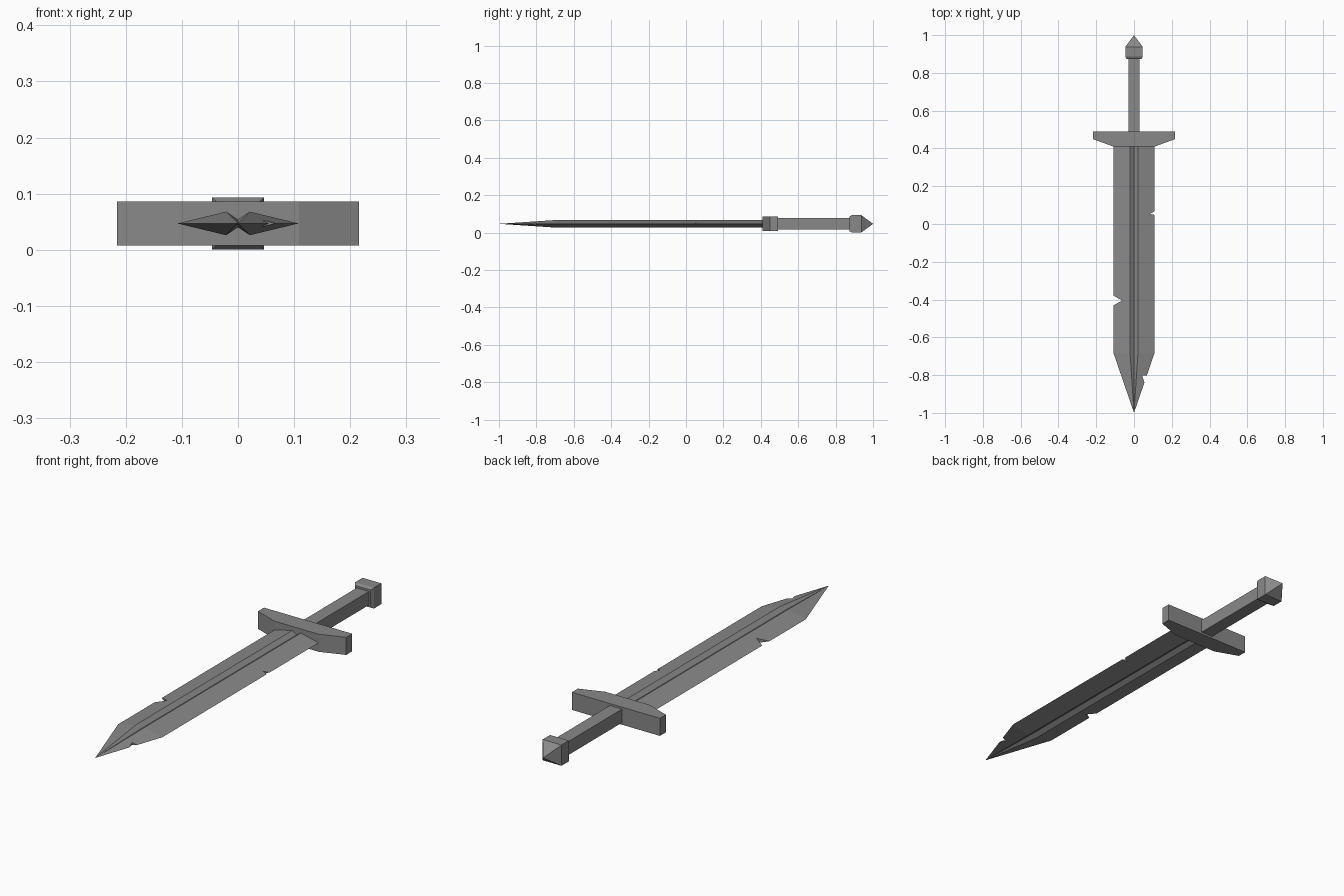
import bpy, bmesh

if "Cube" in bpy.data.objects:
    bpy.data.objects.remove(bpy.data.objects["Cube"])

MID = 0.047  # height of the sword's central plane

steel = bpy.data.materials.new("worn grey steel")
steel.use_nodes = True
grey = (0.25, 0.25, 0.25, 1)
steel.diffuse_color = grey
steel.node_tree.nodes["Principled BSDF"].inputs["Base Color"].default_value = grey


def finish(name, bm):
    bmesh.ops.recalc_face_normals(bm, faces=bm.faces)
    mesh = bpy.data.meshes.new(name)
    bm.to_mesh(mesh)
    bm.free()
    mesh.materials.append(steel)
    obj = bpy.data.objects.new(name, mesh)
    bpy.context.collection.objects.link(obj)
    return obj


def loft(name, sections, tip=None):
    """Join rings of (x, z) points placed along y; optionally close to a tip."""
    bm = bmesh.new()
    rings = [[bm.verts.new((x, y, MID + z)) for x, z in ring] for y, ring in sections]
    n = len(rings[0])
    for a, b in zip(rings, rings[1:]):
        for i in range(n):
            j = (i + 1) % n
            bm.faces.new((a[i], a[j], b[j], b[i]))
    bm.faces.new(rings[0])
    if tip is None:
        bm.faces.new(rings[-1])
    else:
        point = bm.verts.new((0, tip, MID))
        for i in range(n):
            bm.faces.new((rings[-1][i], rings[-1][(i + 1) % n], point))
    return finish(name, bm)


def prism(name, outline, half):
    """Extrude an (x, y) outline by half its thickness each way from the mid plane."""
    bm = bmesh.new()
    face = bm.faces.new([bm.verts.new((x, y, MID - half)) for x, y in outline])
    top = bmesh.ops.extrude_face_region(bm, geom=[face])["geom"]
    verts = [v for v in top if isinstance(v, bmesh.types.BMVert)]
    bmesh.ops.translate(bm, verts=verts, vec=(0, 0, 2 * half))
    return finish(name, bm)


def square(r):
    return [(-r, -r), (r, -r), (r, r), (-r, r)]


# Blade: two ridges with a shallow central groove on each face
upper = [(0.108, 0), (0.021, 0.021), (0, 0.007), (-0.021, 0.021)]
section = upper + [(-x, -z) for x, z in upper]
blade = loft("blade", [(0.43, section), (-0.685, section)], tip=-1)

# Nicks along the cutting edges
nicks = [
    [(0.12, 0.075), (0.085, 0.053), (0.12, 0.046)],
    [(-0.12, -0.373), (-0.063, -0.405), (-0.12, -0.437)],
    [(0.09, -0.803), (0.043, -0.803), (0.056, -0.842), (0.09, -0.842)],
]
for outline in nicks:
    cutter = prism("nick_cutter", outline, 0.05)
    cutter.hide_render = True
    mod = blade.modifiers.new("nick", "BOOLEAN")
    mod.operation = "DIFFERENCE"
    mod.solver = "EXACT"
    mod.object = cutter
    bpy.context.view_layer.objects.active = blade
    bpy.ops.object.modifier_apply(modifier=mod.name)
    bpy.data.objects.remove(cutter)

# Crossguard: straight back, front tapering towards the ends
half_guard = [(0.109, 0.41), (0.216, 0.449), (0.216, 0.491)]
prism("crossguard", half_guard + [(-x, y) for x, y in reversed(half_guard)], 0.039)

# Grip
loft("grip", [(0.48, square(0.03)), (0.89, square(0.03))])

# Pommel: small collar, square block and pyramid end
loft("pommel", [(0.874, square(0.039)), (0.886, square(0.046)), (0.938, square(0.046))], tip=1)
